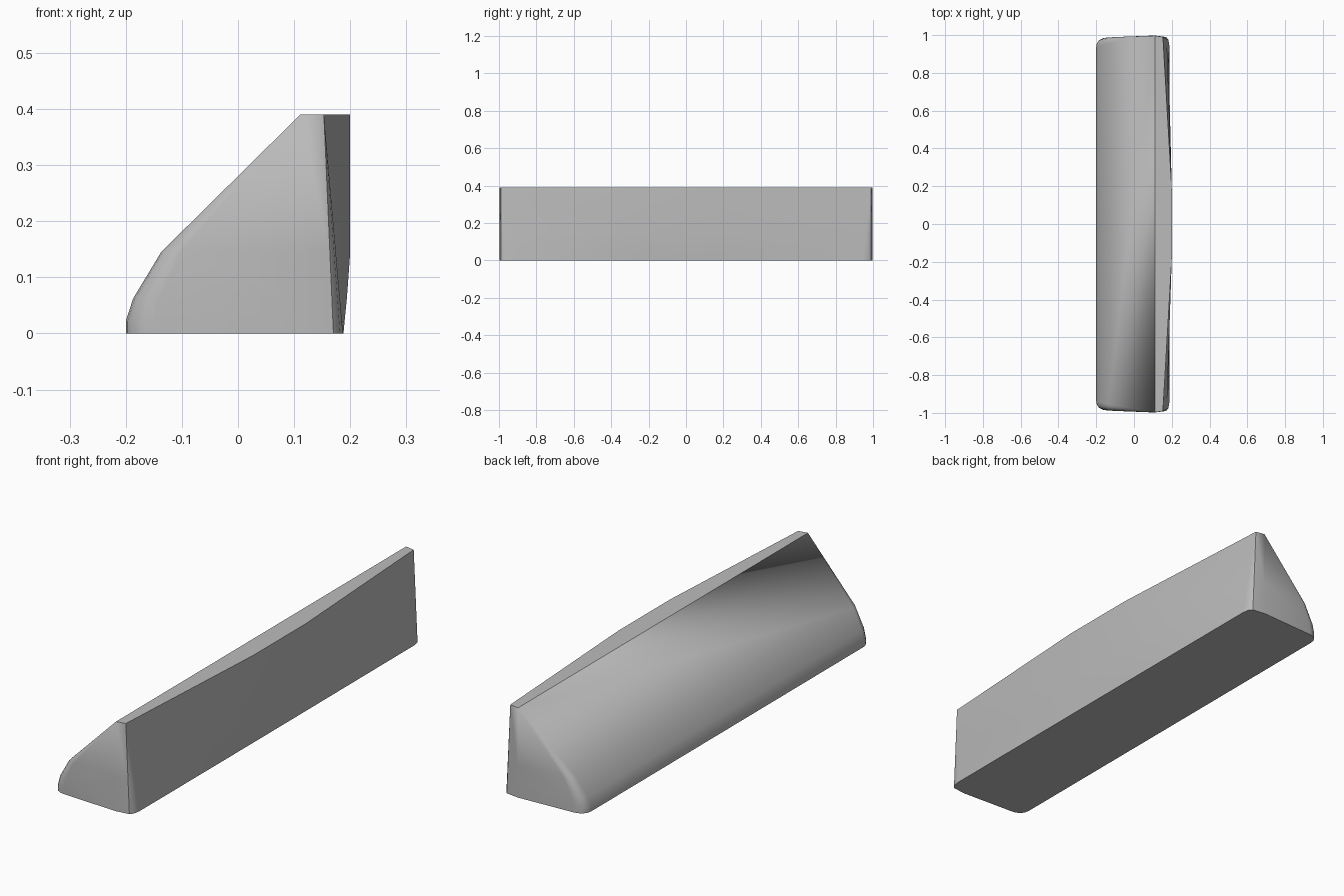
import bpy, bmesh
from math import radians

if "Cube" in bpy.data.objects:
    bpy.data.objects.remove(bpy.data.objects["Cube"], do_unlink=True)

grey = bpy.data.materials.new("plain grey")
grey.use_nodes = True
colour = (0.5, 0.5, 0.5, 1)
grey.diffuse_color = colour
grey.node_tree.nodes["Principled BSDF"].inputs["Base Color"].default_value = colour

HEIGHT = 0.39
# Each level: height, sloped side x, bowed side x at the middle, corner radius
levels = [(0, -0.2, 0.188, 0.05), (0.022, -0.2, 0.19, 0.05),
          (0.062, -0.187, 0.194, 0.045), (0.145, -0.137, 0.2, 0.035),
          (HEIGHT, 0.111, 0.2, 0)]


def half_outline(z, left, bow, radius):
    """Outline of one end, from the sloped side round to the bowed side."""
    t = z / HEIGHT
    end = 0.985 + 0.012 * t
    pts = [(left, end - radius), (left + 0.07 * radius, end - 0.6 * radius),
           (left + 0.3 * radius, end - 0.25 * radius),
           (left + 0.7 * radius, end - 0.05 * radius), (left + radius, end)]
    # Slightly bulged end wall, then the small corner that sharpens upward
    pts += [(0.11 + 0.001 * t, 0.998),
            (0.17 - 0.017 * t, 0.99),
            (0.182 - 0.029 * t, 0.975 + 0.015 * t),
            (0.187 - 0.034 * t, 0.945 + 0.045 * t),
            (bow, 0.18)]
    return [(x, y, z) for x, y in pts]


# Wedge body lofted through the levels
bm = bmesh.new()
rings = []
for level in levels:
    half = half_outline(*level)
    ring = half + [(x, -y, z) for x, y, z in reversed(half)]
    rings.append([bm.verts.new(p) for p in ring])
for low, high in zip(rings, rings[1:]):
    for i in range(len(low)):
        j = (i + 1) % len(low)
        bm.faces.new((low[i], low[j], high[j], high[i]))
bm.faces.new(rings[0])
bm.faces.new(rings[-1])
bmesh.ops.remove_doubles(bm, verts=bm.verts, dist=0.0015)
bmesh.ops.recalc_face_normals(bm, faces=bm.faces)

mesh = bpy.data.meshes.new("wedge_body")
bm.to_mesh(mesh)
bm.free()
mesh.materials.append(grey)
wedge = bpy.data.objects.new("wedge_body", mesh)
bpy.context.collection.objects.link(wedge)
bpy.context.view_layer.objects.active = wedge
wedge.select_set(True)
bpy.ops.object.shade_smooth_by_angle(angle=radians(32))
